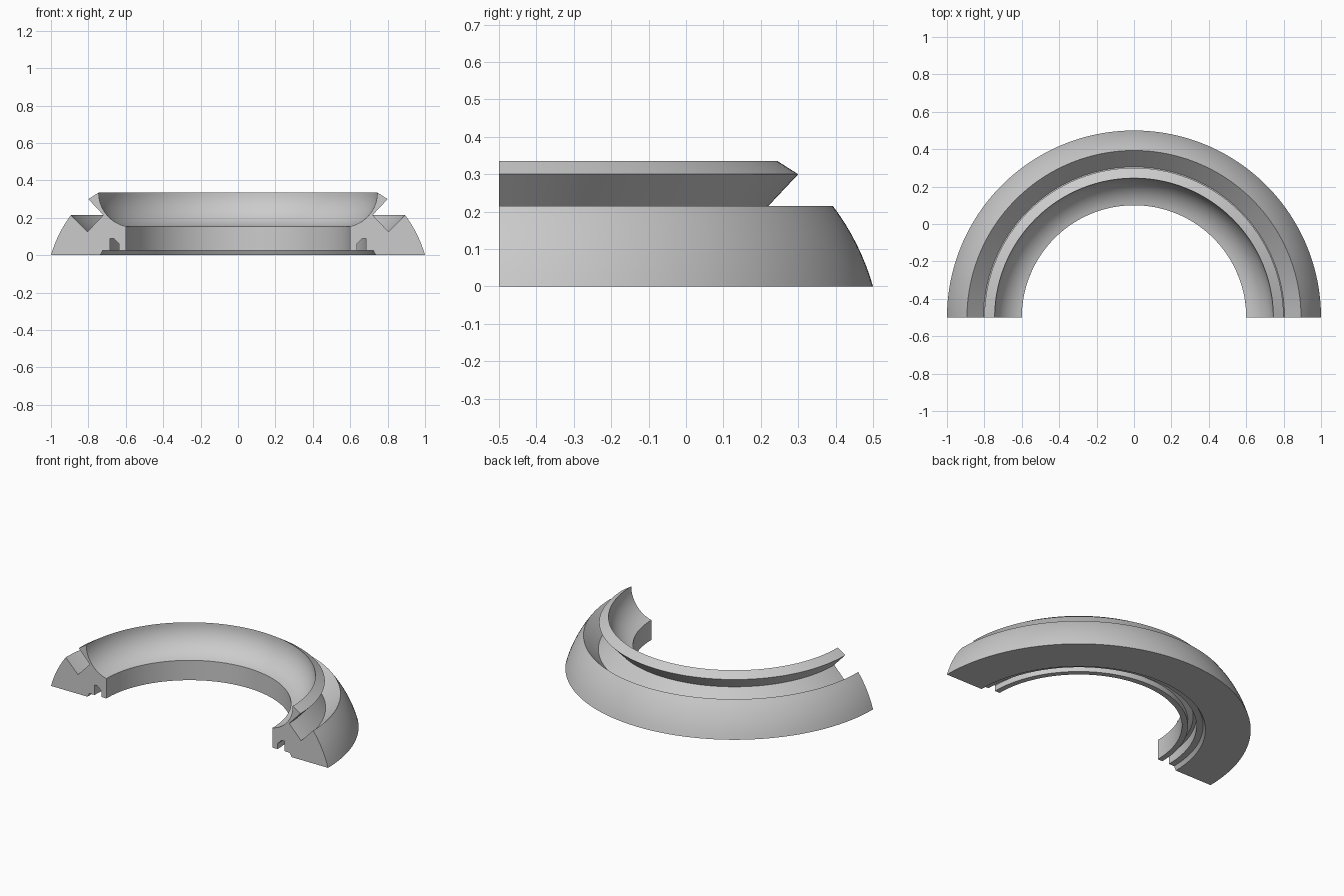
import bpy, bmesh
from math import pi, sin, cos, atan2, asin, radians
from mathutils import Vector

cube = bpy.data.objects.get("Cube")
if cube:
    bpy.data.objects.remove(cube, do_unlink=True)

SEGMENTS = 96
CENTRE_Y = -0.5


def arc(centre, radius, start, end, steps):
    """Points on a circular arc in the (radius, height) plane."""
    return [(centre[0] + radius * cos(start + (end - start) * i / steps),
             centre[1] + radius * sin(start + (end - start) * i / steps))
            for i in range(steps + 1)]


def bulged(a, b, sagitta, steps):
    """Arc from a to b that bulges to the right of the direction of travel."""
    a, b = Vector(a), Vector(b)
    chord = b - a
    half = chord.length / 2
    radius = (half * half + sagitta * sagitta) / (2 * sagitta)
    right = Vector((chord.y, -chord.x)).normalized()
    centre = (a + b) / 2 - right * (radius - sagitta)
    middle, spread = atan2(right.y, right.x), asin(half / radius)
    return arc(centre, radius, middle - spread, middle + spread, steps)


# Cross-section, counter-clockwise from the outer foot
section = bulged((1.0, 0.0), (0.893, 0.215), 0.011, 8)           # outer flank
section += [(0.805, 0.125), (0.72, 0.215), (0.80, 0.30)]         # V groove and lip
section += arc((0.56, 0.335), 0.185, 0, radians(-77.5), 14)      # hollow inner bowl
section += [(0.60, 0.025), (0.635, 0.025), (0.635, 0.06),        # inner wall, foot
            (0.665, 0.09), (0.685, 0.09), (0.685, 0.025),        # seal groove
            (0.723, 0.025), (0.737, 0.0)]                        # underside step

# Sweep the section through half a turn
bm = bmesh.new()
rings = []
for i in range(SEGMENTS + 1):
    t = pi * i / SEGMENTS
    rings.append([bm.verts.new((r * cos(t), CENTRE_Y + r * sin(t), z)) for r, z in section])
for ring, following in zip(rings, rings[1:]):
    for k in range(len(section)):
        j = (k + 1) % len(section)
        bm.faces.new((ring[k], ring[j], following[j], following[k]))

# Flat cut ends
bm.faces.new(rings[0])
bm.faces.new(rings[-1][::-1])
bmesh.ops.recalc_face_normals(bm, faces=bm.faces)

mesh = bpy.data.meshes.new("half_ring")
bm.to_mesh(mesh)
bm.free()
half_ring = bpy.data.objects.new("half_ring", mesh)
bpy.context.collection.objects.link(half_ring)

# Plain grey
grey = bpy.data.materials.new("light_grey")
grey.use_nodes = True
colour = (0.6, 0.6, 0.6, 1)
grey.diffuse_color = colour
for node in grey.node_tree.nodes:
    if node.type == 'BSDF_PRINCIPLED':
        node.inputs["Base Color"].default_value = colour
mesh.materials.append(grey)

# Smooth sweep with crisp edges
bpy.ops.object.select_all(action='DESELECT')
half_ring.select_set(True)
bpy.context.view_layer.objects.active = half_ring
bpy.ops.object.shade_smooth_by_angle(angle=radians(25))
